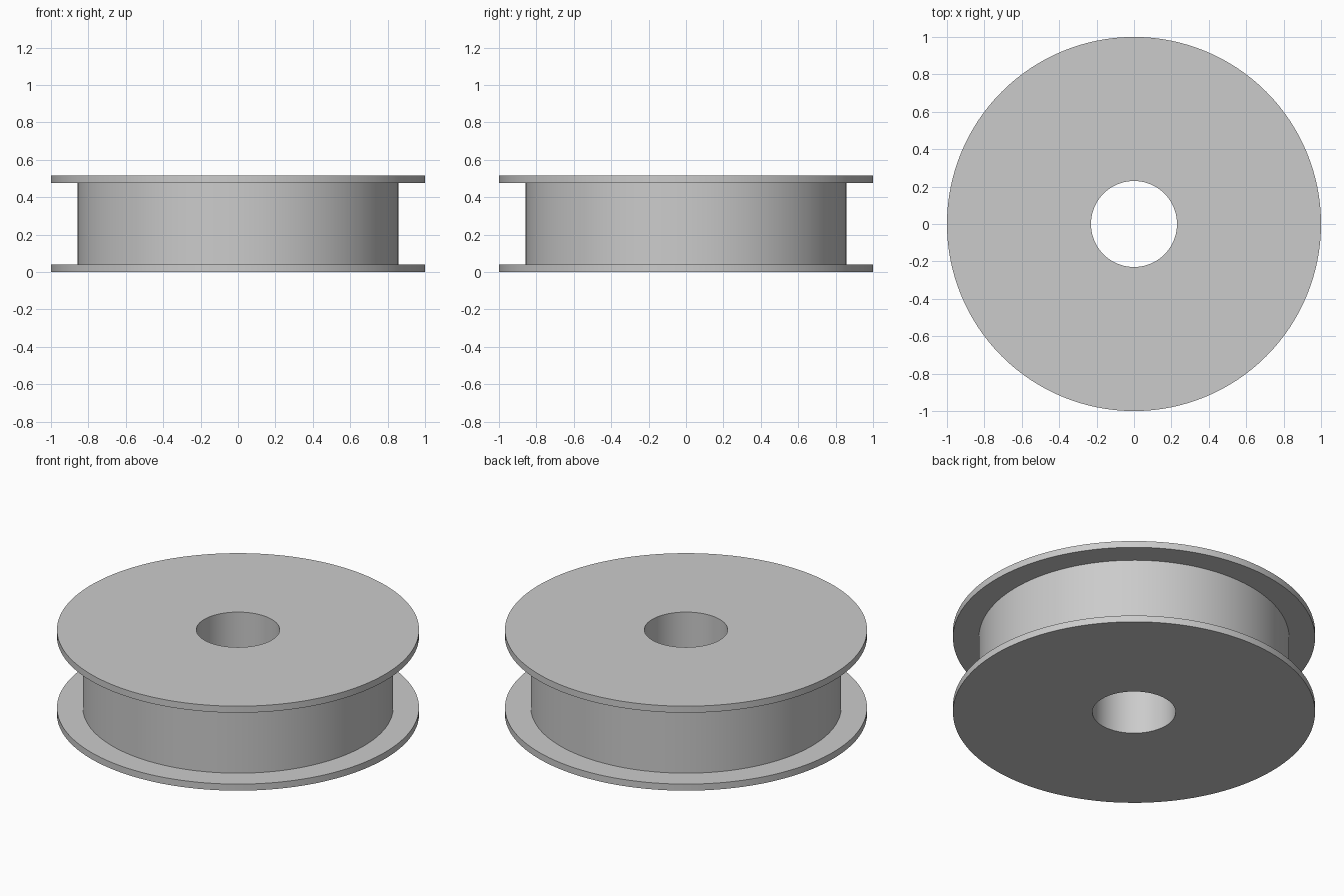
import bpy, bmesh, math
from mathutils import Matrix, Vector

cube = bpy.data.objects.get("Cube")
if cube:
    bpy.data.objects.remove(cube, do_unlink=True)

# Single plain grey
grey = bpy.data.materials.new("light_grey")
grey.use_nodes = True
colour = (0.6, 0.6, 0.6, 1)
grey.diffuse_color = colour
grey.node_tree.nodes["Principled BSDF"].inputs["Base Color"].default_value = colour

# Spool dimensions
HEIGHT, FLANGE = 0.515, 0.04
RIM, DRUM, BORE = 1.0, 0.857, 0.23
SEGMENTS = 128

# Cross-section: bore, bottom flange, drum, top flange
profile = [
    (BORE, 0), (RIM, 0), (RIM, FLANGE), (DRUM, FLANGE),
    (DRUM, HEIGHT - FLANGE), (RIM, HEIGHT - FLANGE), (RIM, HEIGHT), (BORE, HEIGHT),
]

# Revolve the closed cross-section round the z axis
bm = bmesh.new()
rings = []
for i in range(SEGMENTS):
    turn = Matrix.Rotation(math.tau * i / SEGMENTS, 3, "Z")
    rings.append([bm.verts.new(turn @ Vector((r, 0, z))) for r, z in profile])
for i, ring in enumerate(rings):
    following = rings[(i + 1) % SEGMENTS]
    for j in range(len(profile)):
        k = (j + 1) % len(profile)
        bm.faces.new((ring[j], following[j], following[k], ring[k]))
bmesh.ops.recalc_face_normals(bm, faces=bm.faces)

mesh = bpy.data.meshes.new("spool")
bm.to_mesh(mesh)
bm.free()
mesh.materials.append(grey)
spool = bpy.data.objects.new("spool", mesh)
bpy.context.collection.objects.link(spool)

# Smooth round walls with crisp rims
bpy.ops.object.select_all(action="DESELECT")
spool.select_set(True)
bpy.context.view_layer.objects.active = spool
bpy.ops.object.shade_smooth_by_angle(angle=math.radians(30))
